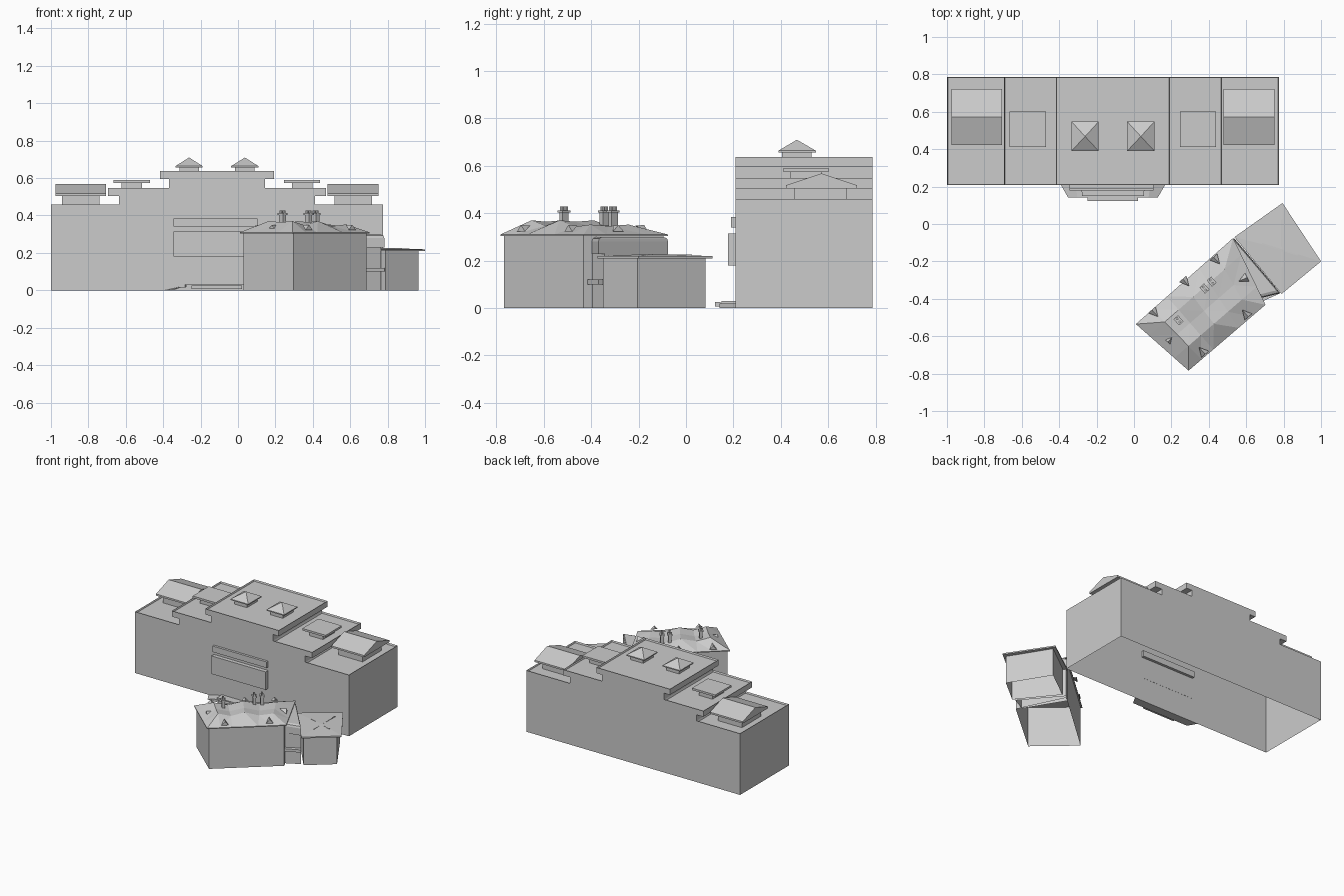
import bpy, bmesh
from mathutils import Vector

if "Cube" in bpy.data.objects:
    bpy.data.objects.remove(bpy.data.objects["Cube"])

CX = -0.1125            # symmetry line of the large hall
Y0, Y1 = 0.208, 0.787   # hall front and back


def mesh(name, verts, faces):
    me = bpy.data.meshes.new(name)
    me.from_pydata([tuple(v) for v in verts], [], faces)
    bm = bmesh.new()
    bm.from_mesh(me)
    bmesh.ops.recalc_face_normals(bm, faces=bm.faces)
    bm.to_mesh(me)
    bm.free()
    ob = bpy.data.objects.new(name, me)
    bpy.context.collection.objects.link(ob)
    return ob


def prism(name, pts, z0, z1, bottom=True, top_pts=None):
    n = len(pts)
    verts = [(x, y, z0) for x, y in pts] + [(x, y, z1) for x, y in (top_pts or pts)]
    faces = [(i, (i + 1) % n, (i + 1) % n + n, i + n) for i in range(n)]
    faces.append(tuple(range(n, 2 * n)))
    if bottom:
        faces.append(tuple(range(n)))
    return mesh(name, verts, faces)


def rect(x0, x1, y0, y1):
    return [(x0, y0), (x1, y0), (x1, y1), (x0, y1)]


def box(name, x0, x1, y0, y1, z0, z1):
    return prism(name, rect(x0, x1, y0, y1), z0, z1)


def cone_roof(name, pts, z0, z1, apex):
    n = len(pts)
    verts = [(x, y, z) for z in (z0, z1) for x, y in pts] + [apex]
    faces = [(i, (i + 1) % n, (i + 1) % n + n, i + n) for i in range(n)]
    faces += [(i + n, (i + 1) % n + n, 2 * n) for i in range(n)] + [tuple(range(n))]
    return mesh(name, verts, faces)


# Stepped hall: half profile mirrored, extruded, open underneath
half = [(0.8875, 0), (0.8875, 0.46), (0.5275, 0.46), (0.5275, 0.505), (0.5825, 0.505), (0.5825, 0.548),
        (0.2575, 0.548), (0.2575, 0.595), (0.305, 0.595), (0.305, 0.638)]
half[2] = (0.525, 0.46)
half[3] = (0.525, 0.505)
prof = [(CX + x, z) for x, z in half] + [(CX - x, z) for x, z in reversed(half)]
n = len(prof)
verts = [(x, Y0, z) for x, z in prof] + [(x, Y1, z) for x, z in prof]
faces = [(i, i + 1, i + 1 + n, i + n) for i in range(n - 1)]
faces += [tuple(range(n)), tuple(range(n, 2 * n))]
hall = mesh("hall", verts, faces)
# Low parapets around each flat roof
bm = bmesh.new()
bm.from_mesh(hall.data)
bm.normal_update()
roofs = [f for f in bm.faces if f.normal.z > 0.9]
bmesh.ops.inset_individual(bm, faces=roofs, thickness=0.006, depth=0)
for v in {v for f in roofs for v in f.verts}:
    v.co.z -= 0.012
bm.to_mesh(hall.data)
bm.free()

# Roof pavilions, mirrored about the hall centre
for s, side in ((-1, "left"), (1, "right")):
    c = CX + s * 0.728
    box("end_pavilion_base_" + side, c - 0.1, c + 0.1, 0.455, 0.68, 0.445, 0.51)
    gable = [(0.422, 0.505), (0.722, 0.505), (0.722, 0.518), (0.572, 0.568), (0.422, 0.518)]
    gv = [(c + d, y, z) for d in (-0.136, 0.136) for y, z in gable]
    gf = [(i, (i + 1) % 5, (i + 1) % 5 + 5, i + 5) for i in range(5)]
    mesh("end_pavilion_roof_" + side, gv, gf + [tuple(range(5)), tuple(range(5, 10))])
    c = CX + s * 0.455
    box("mid_pavilion_base_" + side, c - 0.055, c + 0.055, 0.44, 0.575, 0.534, 0.576)
    box("mid_pavilion_cap_" + side, c - 0.097, c + 0.097, 0.412, 0.602, 0.575, 0.59)
    c = CX + s * 0.149
    box("cupola_base_" + side, c - 0.052, c + 0.052, 0.405, 0.53, 0.624, 0.658)
    cone_roof("cupola_roof_" + side, rect(c - 0.073, c + 0.073, 0.39, 0.548), 0.656, 0.664, (c, 0.468, 0.71))

# Front panels and entrance steps
box("lower_front_panel", -0.345, 0.105, 0.178, Y0 + 0.001, 0.18, 0.315)
box("upper_front_panel", -0.345, 0.105, 0.19, Y0 + 0.02, 0.34, 0.385)


def steps(name, w0, w1, y0, z0, z1, wt=None):
    wt = wt or (w0, w1)
    foot = [(CX - w0, y0), (CX + w0, y0), (CX + w1, Y0), (CX - w1, Y0)]
    head = [(CX - wt[0], y0), (CX + wt[0], y0), (CX + wt[1], Y0), (CX - wt[1], Y0)]
    prism(name, foot, z0, z1, True, head)


steps("entrance_ramp", 0.24, 0.278, 0.142, 0, 0.018, (0.19, 0.2))
steps("entrance_platform", 0.165, 0.17, 0.15, 0.018, 0.03)
box("entrance_step", CX - 0.135, CX + 0.135, 0.122, 0.145, 0.006, 0.025)

# House: walls, eave slab and folded hip roof on a skewed plan
A, B, C, D = [Vector(p) for p in ((0.01, -0.535), (0.292, -0.784), (0.703, -0.432), (0.53, -0.075))]
mid = (A + B + C + D) / 4


def plan(s, t):
    return A.lerp(D, s).lerp(B.lerp(C, s), t)


def shrink(pts, k):
    c = sum((Vector(p) for p in pts), Vector((0, 0))) / len(pts)
    return [tuple(c + (Vector(p) - c) * k) for p in pts]


eave = [tuple(p) for p in (A, B, C, D)]
prism("house_walls", shrink(eave, 0.95), 0, 0.308, bottom=False)
prism("house_eave", eave, 0.303, 0.31)
S = [0, 0.17, 0.32, 0.48, 0.65, 0.82, 1]
T = [0, 0.25, 0.5, 0.73, 1]
ridge = [0.31, 0.37, 0.347, 0.37, 0.343, 0.352, 0.31]
verts, faces = [], []
for i, s in enumerate(S):
    for j, t in enumerate(T):
        p = plan(s, t)
        z = 0.31 if j in (0, 4) else ridge[i]
        if j == 2 and 0 < i < 6:
            z -= 0.006
        verts.append((p.x, p.y, z))
for i in range(6):
    for j in range(4):
        a, b, c, d = i * 5 + j, i * 5 + j + 1, i * 5 + j + 6, i * 5 + j + 5
        faces += [(a, b, c), (a, c, d)] if (i < 3) == (j < 2) else [(a, b, d), (b, c, d)]
mesh("house_roof", verts, faces)

# Dormers: small wedges with a triangular face looking outward
dormers = [(0.11, -0.475, -0.66, 0.75), (0.275, -0.31, -0.66, 0.75), (0.44, -0.193, -0.66, 0.75),
           (0.366, -0.68, 0.66, -0.75), (0.597, -0.48, 0.66, -0.75), (0.195, -0.615, -0.66, -0.75),
           (0.585, -0.295, 0.9, 0.44)]
for k, (x, y, nx, ny) in enumerate(dormers):
    o, f = Vector((x, y, 0)), Vector((nx, ny, 0)) * 0.022
    w = Vector((-ny, nx, 0)) * 0.026
    up = lambda z: Vector((0, 0, z))
    v = [o + f + w + up(0.322), o + f - w + up(0.322), o + f + up(0.35), o - f * 1.3 + up(0.348)]
    mesh(f"dormer_{k + 1}", v, [(0, 1, 2), (0, 2, 3), (1, 2, 3), (0, 1, 3)])

# Chimneys with caps and two pots each
u, r = Vector((0.66, -0.75)), Vector((0.75, 0.66))
for k, (x, y) in enumerate(((0.238, -0.515), (0.377, -0.345), (0.415, -0.308))):
    def block(name, c, a, b, z0, z1):
        prism(name, [tuple(c + u * a * i + r * b * j) for i, j in ((-1, -1), (1, -1), (1, 1), (-1, 1))], z0, z1)
    c = Vector((x, y))
    block(f"chimney_{k + 1}", c, 0.017, 0.011, 0.335, 0.405)
    block(f"chimney_cap_{k + 1}", c, 0.022, 0.016, 0.403, 0.412)
    for m in (-1, 1):
        block(f"chimney_pot_{k + 1}_{m}", c + u * 0.011 * m, 0.006, 0.006, 0.41, 0.428)

# Link between house and wing: walls, rounded upper roof, low porch slab
link = [(0.49, -0.12), (0.66, -0.40), (0.765, -0.345), (0.538, -0.078)]
prism("link_walls", link, 0, 0.23, bottom=False)
link_top = [(0.49, -0.12), (0.66, -0.40), (0.782, -0.37), (0.532, -0.075)]
prism("link_upper_wall", link_top, 0.228, 0.28)
prism("link_roof", link_top, 0.28, 0.293, True, shrink(link_top, 0.97))
prism("link_roof_crown", shrink(link_top, 0.97), 0.293, 0.3, True, shrink(link_top, 0.88))
prism("link_porch_slab", [(0.6, -0.33), (0.672, -0.42), (0.782, -0.37), (0.7, -0.27)], 0.1, 0.12)

# Wing: walls, overhanging roof slab, nearly flat crown and ridge bars
wing = [(0.794, 0.112), (1.0, -0.2), (0.789, -0.374), (0.537, -0.07)]
prism("wing_walls", [(0.788, 0.082), (0.966, -0.205), (0.789, -0.35), (0.57, -0.08)], 0, 0.212, bottom=False)
cone_roof("wing_roof", wing, 0.209, 0.219, (0.79, -0.135, 0.227))
for name, a, b in (("wing_ridge_long", (0.789, 0.025), (0.789, -0.23)), ("wing_ridge_cross", (0.685, -0.105), (0.875, -0.165))):
    a, b = Vector(a), Vector(b)
    w = (b - a).orthogonal().normalized() * 0.004
    prism(name, [tuple(p) for p in (a - w, b - w, b + w, a + w)], 0.215, 0.2265)
